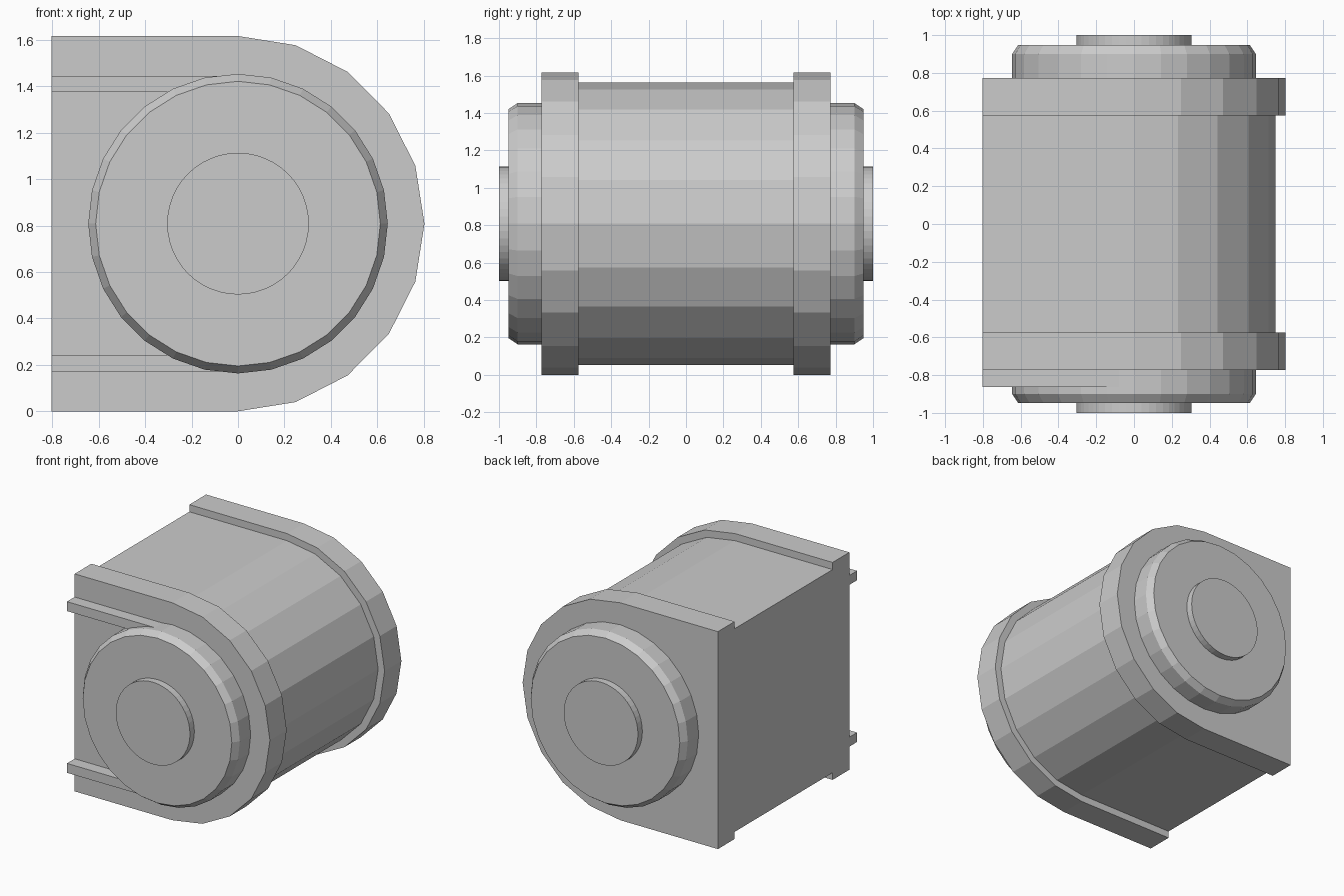
import bpy, bmesh
from math import sin, cos, pi, radians
from mathutils import Matrix

if "Cube" in bpy.data.objects:
    bpy.data.objects.remove(bpy.data.objects["Cube"])

CZ = 0.808      # height of the shaft axis
FLAT_X = -0.803  # flat mounting side


def finish(name, bm):
    bmesh.ops.recalc_face_normals(bm, faces=bm.faces)
    me = bpy.data.meshes.new(name)
    bm.to_mesh(me)
    bm.free()
    ob = bpy.data.objects.new(name, me)
    bpy.context.collection.objects.link(ob)
    return ob


def d_block(name, rx, rz, y0, y1):
    """D-shaped profile (flat left, half round right) extruded along y."""
    prof = [(rx * cos(radians(a)), CZ + rz * sin(radians(a))) for a in range(-90, 91, 18)]
    prof += [(FLAT_X, CZ + rz), (FLAT_X, CZ - rz)]
    bm = bmesh.new()
    face = bm.faces.new([bm.verts.new((x, y0, z)) for x, z in prof])
    ext = bmesh.ops.extrude_face_region(bm, geom=[face], use_keep_orig=True)
    moved = [g for g in ext["geom"] if isinstance(g, bmesh.types.BMVert)]
    bmesh.ops.translate(bm, verts=moved, vec=(0, y1 - y0, 0))
    return finish(name, bm)


def turned(name, rings, sides):
    """Stack of (radius, y) rings around the shaft axis, capped at both ends."""
    bm = bmesh.new()
    loops = [[bm.verts.new((r * cos(2 * pi * i / sides), y, CZ + r * sin(2 * pi * i / sides)))
              for i in range(sides)] for r, y in rings]
    for a, b in zip(loops, loops[1:]):
        for i in range(sides):
            j = (i + 1) % sides
            bm.faces.new((a[i], a[j], b[j], b[i]))
    bm.faces.new(loops[0])
    bm.faces.new(loops[-1])
    return finish(name, bm)


def box(name, x0, x1, y0, y1, z0, z1):
    bm = bmesh.new()
    m = Matrix.Translation(((x0 + x1) / 2, (y0 + y1) / 2, (z0 + z1) / 2)) @ \
        Matrix.Diagonal((x1 - x0, y1 - y0, z1 - z0, 1))
    bmesh.ops.create_cube(bm, size=1, matrix=m)
    return finish(name, bm)


# Main housing
d_block("housing", 0.75, 0.755, -0.575, 0.575)

# End flanges, chamfered bearing caps and shaft stubs at both ends
for side, s in (("front", -1), ("back", 1)):
    d_block(side + "_flange", 0.803, 0.808, s * 0.575, s * 0.772)
    turned(side + "_bearing_cap",
           [(0.645, s * 0.772), (0.645, s * 0.90), (0.613, s * 0.948)], 28)
    turned(side + "_shaft_stub", [(0.305, s * 0.948), (0.305, s * 1.0)], 48)

# Rails on the front flange, running into the bearing cap
for label, s in (("upper", 1), ("lower", -1)):
    z0, z1 = sorted((CZ + s * 0.566, CZ + s * 0.636))
    box(label + "_rail", FLAT_X, -0.06, -0.862, -0.772, z0, z1)
